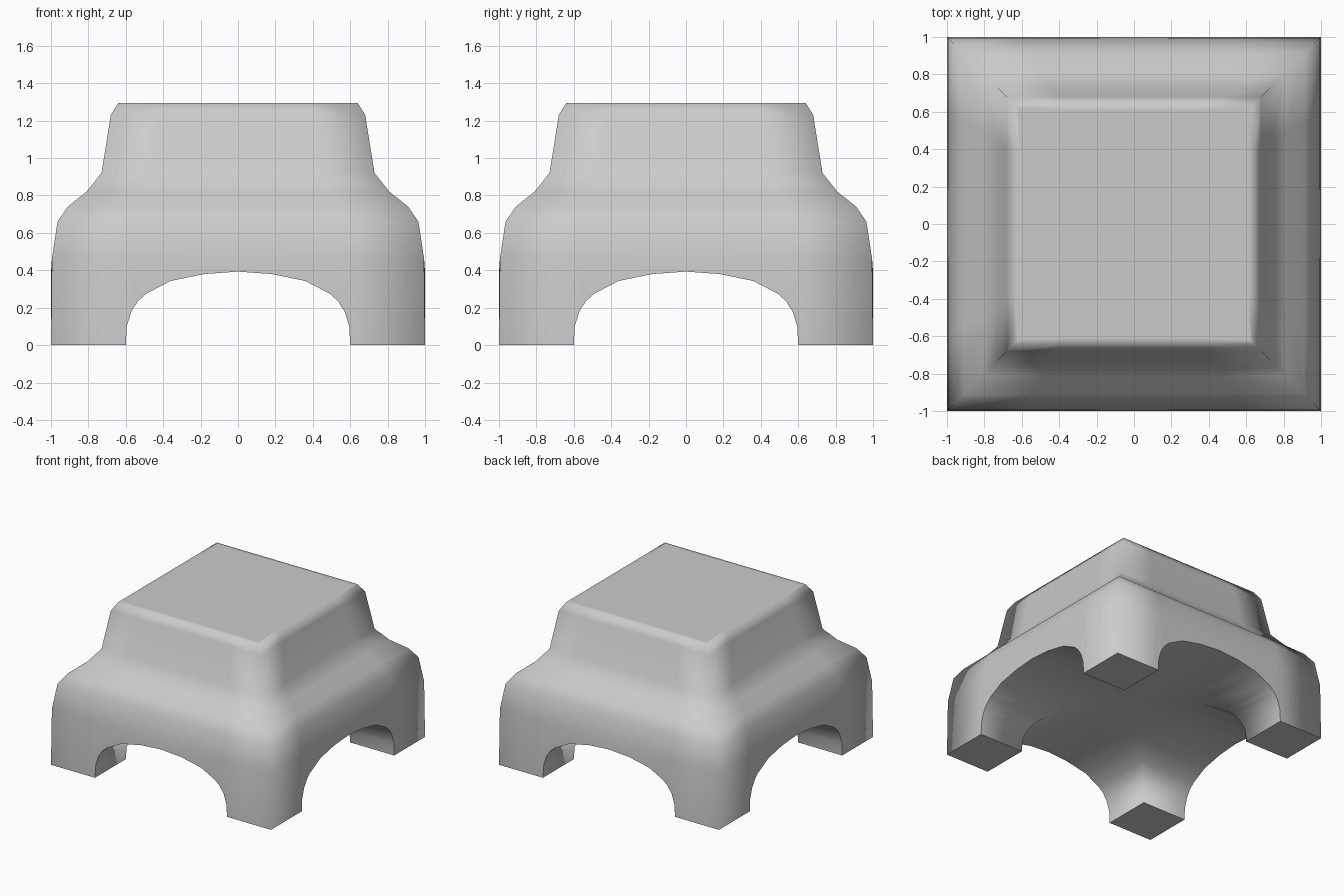
import bpy, bmesh
from mathutils import Matrix, Vector

if "Cube" in bpy.data.objects:
    bpy.data.objects.remove(bpy.data.objects["Cube"])

# Arch opening, half profile: (distance from centre, height)
ARCH = [(0.6, 0), (0.595, 0.1), (0.57, 0.18), (0.535, 0.235), (0.49, 0.275),
        (0.36, 0.343), (0.18, 0.38), (0, 0.393)]
# Outer body, square rings: (half width, height)
RINGS = [(0.995, 0.46), (0.965, 0.66), (0.91, 0.74), (0.81, 0.82),
         (0.73, 0.92), (0.68, 1.23), (0.64, 1.295)]

bm = bmesh.new()


def quad(points, rot):
    return bm.faces.new([bm.verts.new(rot @ Vector(p)) for p in points])


def half_side(rot, s):
    """One half of one side: wall, vault strip (s mirrors the half)."""
    cols = [(1, 0)] + ARCH
    rows = [[(s * x, -1, z) for x, z in cols]]
    rows += [[(s * x * w, -w, z) for x, _ in cols] for w, z in RINGS]
    # outer wall from the arch rim up to the roof
    for lo, hi in zip(rows, rows[1:]):
        for i in range(len(cols) - 1):
            quad((lo[i], lo[i + 1], hi[i + 1], hi[i]), rot)
    # vaulted underside, meeting its neighbour along the diagonal
    for (a, za), (b, zb) in zip(ARCH, ARCH[1:]):
        quad(((s * a, -1, za), (s * b, -1, zb), (s * b, -b, zb), (s * a, -a, za)), rot)


for k in range(4):
    rot = Matrix.Rotation(k * 1.5707963267948966, 3, 'Z')
    half_side(rot, 1)
    half_side(rot, -1)
    # foot
    quad(((0.6, -1, 0), (1, -1, 0), (1, -0.6, 0), (0.6, -0.6, 0)), rot)

bmesh.ops.remove_doubles(bm, verts=bm.verts[:], dist=0.0005)

# flat roof with a narrow border
rim = [e for e in bm.edges if e.is_boundary]
roof = bmesh.ops.holes_fill(bm, edges=rim, sides=0)["faces"]
bmesh.ops.inset_region(bm, faces=roof, thickness=0.03)
bmesh.ops.recalc_face_normals(bm, faces=bm.faces[:])

# smooth everywhere, crisp around the feet and the arch rims
for f in bm.faces:
    f.smooth = True
for e in bm.edges:
    on_foot = all(v.co.z < 0.001 for v in e.verts)
    on_rim = all(v.co.z < 0.4 and max(abs(v.co.x), abs(v.co.y)) > 0.999
                 and min(abs(v.co.x), abs(v.co.y)) < 0.601 for v in e.verts)
    if on_foot or on_rim:
        e.smooth = False

mesh = bpy.data.meshes.new("arched_base")
bm.to_mesh(mesh)
bm.free()
bpy.context.collection.objects.link(bpy.data.objects.new("arched_base", mesh))
